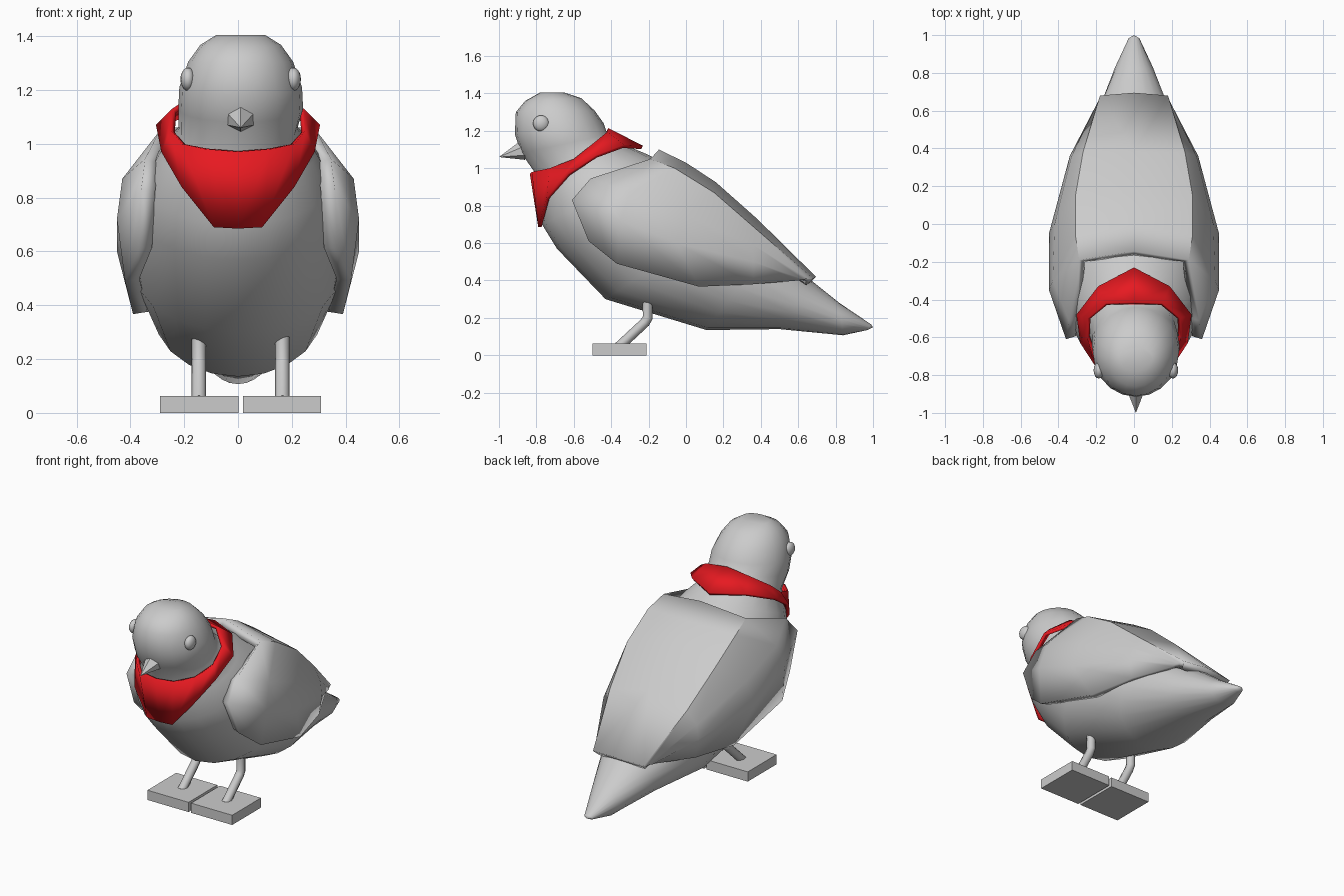
import bpy, bmesh, math
from mathutils import Vector

if "Cube" in bpy.data.objects:
    bpy.data.objects.remove(bpy.data.objects["Cube"])


def mesh_object(name, verts, faces, angle=None, recalc=False):
    bm = bmesh.new()
    vs = [bm.verts.new(v) for v in verts]
    for f in faces:
        bm.faces.new([vs[i] for i in f])
    if recalc:
        bmesh.ops.recalc_face_normals(bm, faces=bm.faces)
    me = bpy.data.meshes.new(name)
    bm.to_mesh(me)
    bm.free()
    ob = bpy.data.objects.new(name, me)
    bpy.context.collection.objects.link(ob)
    if angle:
        smooth(ob, angle)
    return ob


def smooth(ob, angle):
    bpy.ops.object.select_all(action='DESELECT')
    ob.select_set(True)
    bpy.context.view_layer.objects.active = ob
    bpy.ops.object.shade_smooth_by_angle(angle=math.radians(angle))


def shell(name, rows, thickness, angle):
    """Half surface from rows of points, mirrored over x and thickened inward."""
    n = len(rows[0])
    faces = [(i * n + j, i * n + j + 1, (i + 1) * n + j + 1, (i + 1) * n + j)
             for i in range(len(rows) - 1) for j in range(n - 1)]
    ob = mesh_object(name, [p for r in rows for p in r], faces, angle)
    m = ob.modifiers.new("mirror", 'MIRROR')
    m.use_clip = True
    s = ob.modifiers.new("thickness", 'SOLIDIFY')
    s.thickness = thickness
    s.offset = -1
    return ob


# Head, body and tail: tilted elliptical rings (front y, z, back y, z, half width)
RINGS = [
    (-.78, 1.405, -.65, 1.405, .09), (-.86, 1.36, -.56, 1.375, .15),
    (-.91, 1.30, -.49, 1.31, .195), (-.915, 1.18, -.44, 1.24, .228),
    (-.88, 1.08, -.42, 1.18, .232), (-.81, .98, -.34, 1.13, .22),
    (-.79, .85, -.22, 1.08, .29), (-.77, .70, -.10, 1.02, .35),
    (-.69, .57, .10, .92, .385), (-.43, .30, .27, .77, .39),
    (.11, .135, .45, .59, .31), (.50, .14, .67, .40, .195),
    (.84, .107, .82, .28, .10), (.97, .135, .99, .165, .03)]
SIDES = 20
verts = []
for k, (fy, fz, by, bz, w) in enumerate(RINGS):
    front, back = Vector((0, fy, fz)), Vector((0, by, bz))
    mid, axis = (front + back) / 2, (back - front) / 2
    shift = .01 if k < 5 else 0
    for i in range(SIDES):
        a = 2 * math.pi * i / SIDES
        verts.append(mid + axis * math.cos(a) + Vector((w * math.sin(a) + shift, 0, 0)))
faces = [(k * SIDES + i, k * SIDES + (i + 1) % SIDES,
          (k + 1) * SIDES + (i + 1) % SIDES, (k + 1) * SIDES + i)
         for k in range(len(RINGS) - 1) for i in range(SIDES)]
last = (len(RINGS) - 1) * SIDES
faces += [tuple(range(SIDES)), tuple(range(last, last + SIDES))]
verts.append(Vector((0, 1.0, .15)))
faces.pop()
faces += [(last + i, last + (i + 1) % SIDES, len(verts) - 1) for i in range(SIDES)]
mesh_object("body", verts, faces, 45, recalc=True)

# Folded wings: rows from the front to the tail, each from spine to lower edge
shell("wings", [
    [(0, -.145, 1.10), (.29, -.19, 1.05), (.345, -.51, .945), (.36, -.61, .83), (.37, -.52, .61)],
    [(0, .0, 1.03), (.31, -.06, 1.0), (.43, -.30, .87), (.45, -.35, .72), (.42, -.37, .49)],
    [(0, .16, .925), (.31, .15, .87), (.42, .0, .75), (.45, -.05, .60), (.39, .07, .367)],
    [(0, .38, .73), (.27, .38, .67), (.33, .36, .59), (.34, .36, .50), (.32, .36, .38)],
    [(0, .695, .42), (.18, .68, .41), (.19, .65, .41), (.20, .63, .405), (.20, .60, .40)],
], .055, 25)

# Red neckerchief: upper and lower edge from the front centre to the back
upper = [(0, -.835, .97), (.12, -.825, .98), (.21, -.73, 1.0), (.25, -.60, 1.05),
         (.245, -.50, 1.13), (.15, -.42, 1.195), (0, -.415, 1.215)]
lower = [(0, -.79, .685), (.09, -.79, .69), (.21, -.745, .84), (.285, -.63, .97),
         (.305, -.48, 1.07), (.19, -.33, 1.125), (0, -.23, 1.12)]
scarf = shell("neckerchief", [lower, upper], .02, 35)
red = bpy.data.materials.new("red cloth")
red.diffuse_color = (.8, .01, .015, 1)
red.use_nodes = True
red.node_tree.nodes["Principled BSDF"].inputs["Base Color"].default_value = red.diffuse_color
scarf.data.materials.append(red)

# Beak
base = [(.01, 1.165), (.065, 1.12), (.06, 1.07), (.01, 1.045), (-.04, 1.07), (-.045, 1.12)]
mesh_object("beak", [(x, -.86, z) for x, z in base] + [(.01, -1.0, 1.06)],
            [tuple(range(6))] + [(i, (i + 1) % 6, 6) for i in range(6)], recalc=True)

for side, label in ((1, "right"), (-1, "left")):
    # Eyes
    bpy.ops.mesh.primitive_uv_sphere_add(segments=16, ring_count=10, radius=.043,
                                         location=(.01 + side * .196, -.775, 1.24))
    eye = bpy.context.object
    eye.name = label + "_eye"
    eye.scale.x = .65
    smooth(eye, 60)

    # Bent legs
    cu = bpy.data.curves.new(label + "_leg", 'CURVE')
    cu.dimensions = '3D'
    cu.bevel_depth = .027
    cu.bevel_resolution = 2
    cu.use_fill_caps = True
    sp = cu.splines.new('POLY')
    path = [(-.205, .33), (-.205, .20), (-.22, .175), (-.36, .045)]
    sp.points.add(len(path) - 1)
    for p, (y, z) in zip(sp.points, path):
        p.co = (.01 + side * .155, y, z, 1)
    leg = bpy.data.objects.new(label + "_leg", cu)
    bpy.context.collection.objects.link(leg)
    bpy.ops.object.select_all(action='DESELECT')
    leg.select_set(True)
    bpy.context.view_layer.objects.active = leg
    bpy.ops.object.convert(target='MESH')
    smooth(bpy.context.object, 50)

    # Flat feet
    bpy.ops.mesh.primitive_cube_add(size=1, location=(.01 + side * .154, -.355, .031))
    foot = bpy.context.object
    foot.name = label + "_foot"
    foot.scale = (.29, .29, .062)
